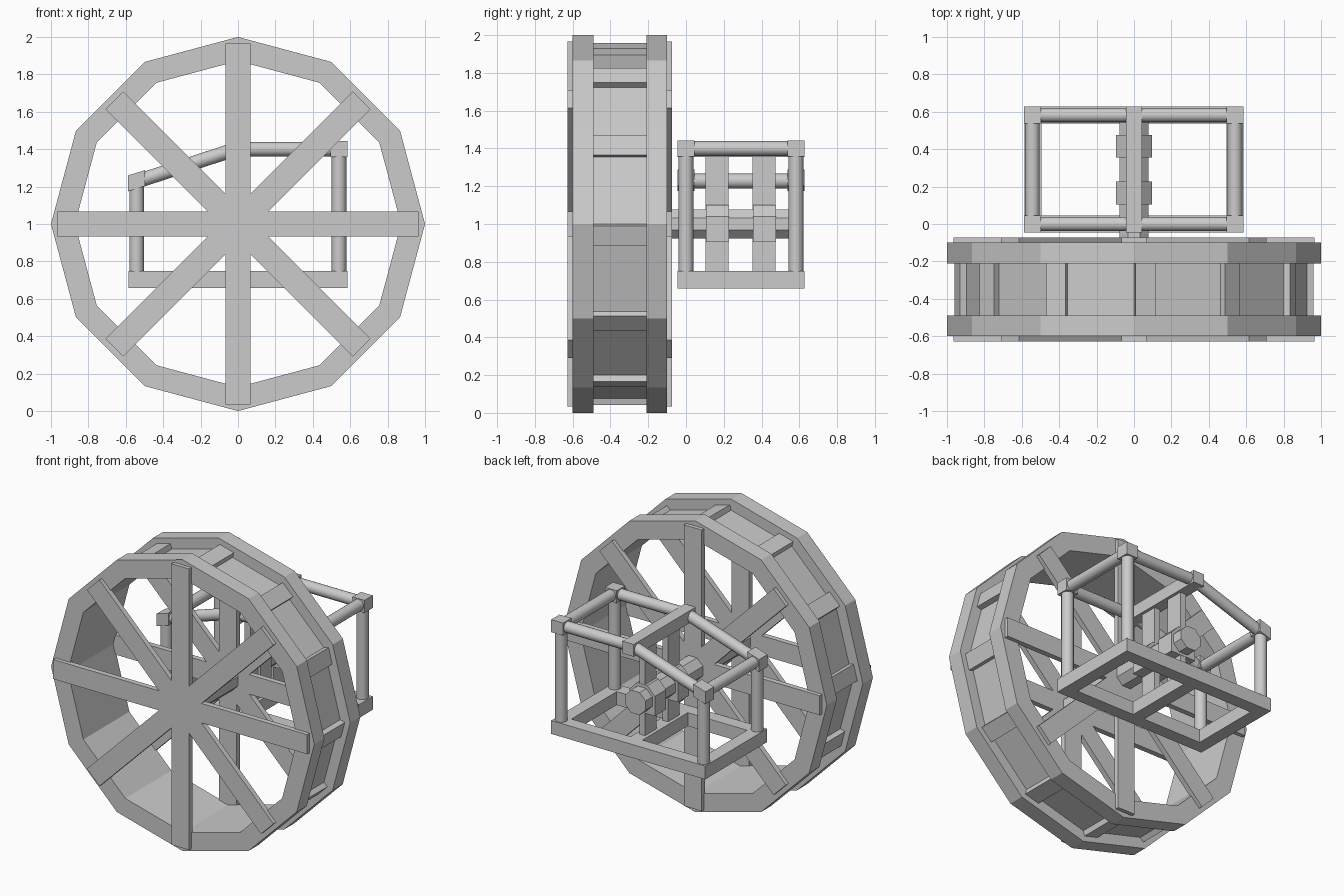
import bpy, bmesh, math
from mathutils import Vector, Matrix

if "Cube" in bpy.data.objects:
    bpy.data.objects.remove(bpy.data.objects["Cube"])

CZ = 1.0  # height of wheel centre


def finish(bm, name):
    bmesh.ops.recalc_face_normals(bm, faces=bm.faces)
    me = bpy.data.meshes.new(name)
    bm.to_mesh(me)
    bm.free()
    ob = bpy.data.objects.new(name, me)
    bpy.context.collection.objects.link(ob)
    return ob


def box(name, lo, hi, turn=0.0, pivot=(0, 0, 0)):
    """Box between two corners, turned about a y axis through the pivot."""
    lo, hi, p = Vector(lo), Vector(hi), Vector(pivot)
    bm = bmesh.new()
    bmesh.ops.create_cube(bm, size=1)
    m = (Matrix.Translation(p) @ Matrix.Rotation(turn, 4, 'Y')
         @ Matrix.Translation((lo + hi) / 2) @ Matrix.Diagonal((*(hi - lo), 1)))
    bmesh.ops.transform(bm, matrix=m, verts=bm.verts)
    return finish(bm, name)


def prism(name, pts, y0, y1):
    """x-z outline extruded along y."""
    bm = bmesh.new()
    f = bm.faces.new([bm.verts.new((x, y0, z)) for x, z in pts])
    ext = bmesh.ops.extrude_face_region(bm, geom=[f], use_keep_orig=True)
    vs = [v for v in ext["geom"] if isinstance(v, bmesh.types.BMVert)]
    bmesh.ops.translate(bm, vec=(0, y1 - y0, 0), verts=vs)
    return finish(bm, name)


def rod(name, a, b, r, sides=20, spin=0.0, smooth=True):
    """Round or faceted bar from a to b."""
    a, b = Vector(a), Vector(b)
    bm = bmesh.new()
    bmesh.ops.create_cone(bm, cap_ends=True, segments=sides, radius1=r,
                          radius2=r, depth=(b - a).length)
    m = (Matrix.Translation((a + b) / 2)
         @ (b - a).to_track_quat('Z', 'Y').to_matrix().to_4x4()
         @ Matrix.Rotation(spin, 4, 'Z'))
    bmesh.ops.transform(bm, matrix=m, verts=bm.verts)
    for f in bm.faces:
        f.smooth = smooth and len(f.verts) == 4
    return finish(bm, name)


# Wheel rim: grooved profile swept round twelve corners
SKIN = .924
profile = [(.872, -.6), (1, -.6), (1, -.49), (SKIN, -.49),
           (SKIN, -.21), (1, -.21), (1, -.1), (.872, -.1)]
bm = bmesh.new()
loops = []
for i in range(12):
    t = math.radians(30 * i)
    loops.append([bm.verts.new((r * math.cos(t), y, CZ + r * math.sin(t)))
                  for r, y in profile])
for i in range(12):
    A, B = loops[i], loops[(i + 1) % 12]
    for j in range(len(profile)):
        k = (j + 1) % len(profile)
        bm.faces.new((A[j], A[k], B[k], B[j]))
finish(bm, "wheel_rim")

# Boards lying on each facet of the groove, starting at its corner
half = SKIN * math.sin(math.radians(15))
flat = SKIN * math.cos(math.radians(15))
for i in range(12):
    box("paddle_board", (-half, -.49, flat - .01), (-half + .11, -.21, flat + .036),
        math.radians(15 + 30 * i), (0, 0, CZ))

# Crossed spokes on both faces of the wheel
for side, y0, y1 in (("front", -.627, -.59), ("back", -.11, -.073)):
    for i in range(4):
        h = .935 if i % 2 else .965
        box(side + "_spoke", (-.067, y0, -h), (.067, y1, h),
            math.radians(45 * i), (0, 0, CZ))

# Axle and its two bearing blocks
oct_r = 1 / math.cos(math.pi / 8)
rod("axle", (0, -.6, CZ), (0, .55, CZ), .078 * oct_r, 8, math.pi / 8, False)
block = [(-.097, .905), (.097, .905), (.097, 1.04), (.04, 1.1),
         (-.04, 1.1), (-.097, 1.04)]
for y in (.105, .355):
    prism("bearing_block", block, y, y + .122)

# Base frame
Y0, Y1 = -.045, .627
for y in (Y0, Y1 - .09):
    box("base_rail", (-.585, y, .658), (.585, y + .09, .75))
for x in (-.54, 0, .54):
    box("base_crossbar", (x - .045, Y0 + .09, .658), (x + .045, Y1 - .09, .75))

# Axle support boards and the ridge beam above
for y in (.103, .352):
    box("axle_support", (-.022, y, .75), (.022, y + .123, 1.36))
box("ridge_beam", (-.042, Y0, 1.355), (.042, Y1, 1.44))

# Corner posts, joints and roof poles
slant = [(-.587, 1.175), (-.497, 1.203), (-.497, 1.288), (-.587, 1.26)]
for y in (0, .582):
    rod("right_post", (.54, y, .74), (.54, y, 1.37), .039)
    rod("left_post", (-.542, y, .74), (-.542, y, 1.2), .039)
    box("right_joint", (-.045, -.045, -.043), (.045, .045, .043), 0, (.54, y, 1.4))
    prism("left_joint", slant, y - .045, y + .045)
    rod("right_roof_pole", (0, y, 1.4), (.52, y, 1.4), .038)
    rod("left_roof_pole", (-.54, y, 1.228), (-.01, y, 1.4), .038)
rod("right_top_pole", (.54, .02, 1.4), (.54, .56, 1.4), .039)
rod("left_top_pole", (-.543, .02, 1.228), (-.543, .56, 1.228), .039)
